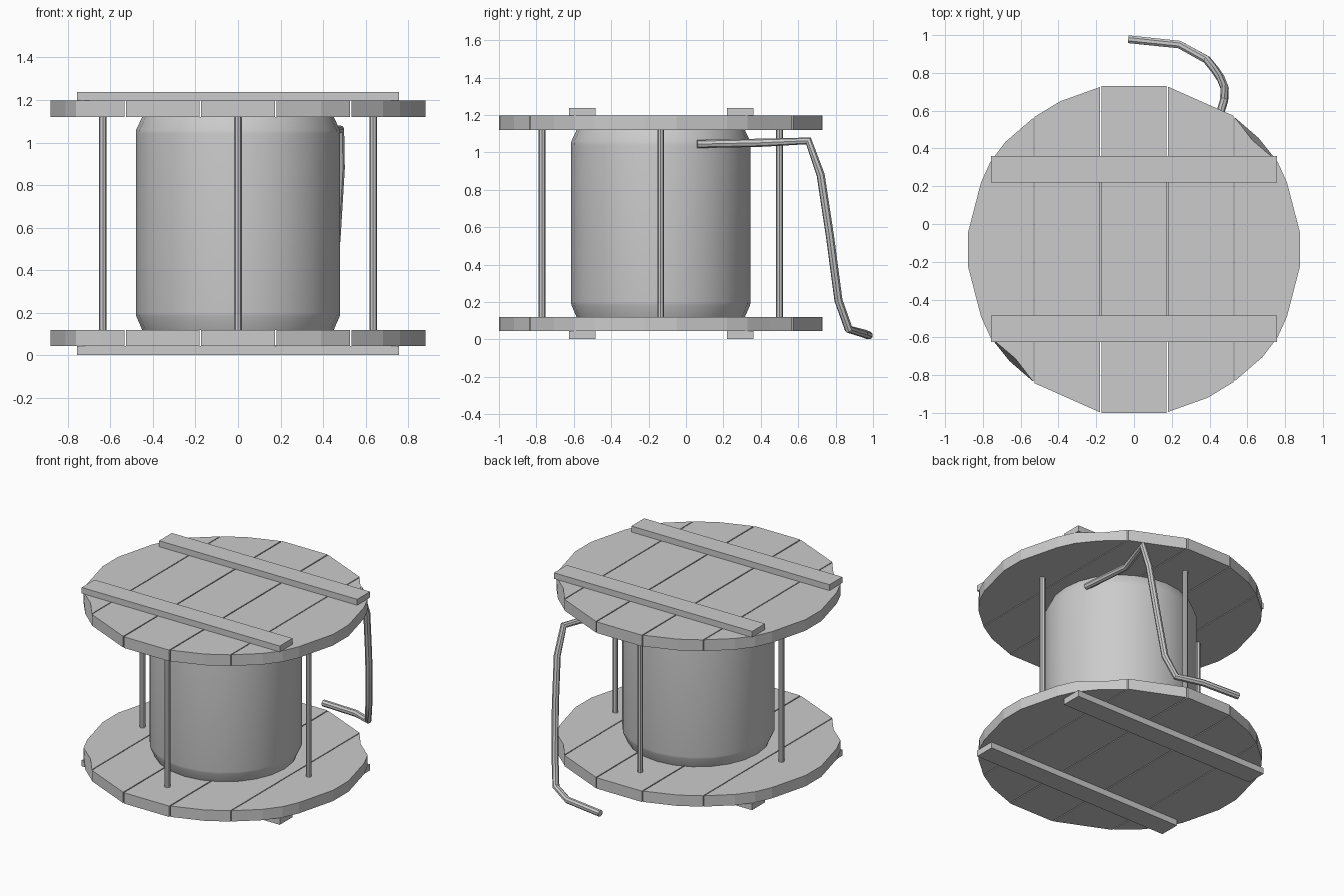
import bpy, bmesh, math

if "Cube" in bpy.data.objects:
    bpy.data.objects.remove(bpy.data.objects["Cube"])

CY = -0.135  # y of the spool axis


def finish(name, bm, smooth=False):
    bmesh.ops.recalc_face_normals(bm, faces=bm.faces)
    me = bpy.data.meshes.new(name)
    bm.to_mesh(me)
    bm.free()
    ob = bpy.data.objects.new(name, me)
    bpy.context.collection.objects.link(ob)
    if smooth:
        smooth_object(ob)
    return ob


def smooth_object(ob):
    bpy.ops.object.select_all(action='DESELECT')
    ob.select_set(True)
    bpy.context.view_layer.objects.active = ob
    bpy.ops.object.shade_smooth_by_angle(angle=math.radians(40))


def loft(name, rings, smooth=False):
    # joins equal-length rings of 3D points and caps both ends
    bm = bmesh.new()
    vs = [[bm.verts.new(p) for p in r] for r in rings]
    n = len(vs[0])
    for a, b in zip(vs, vs[1:]):
        for i in range(n):
            j = (i + 1) % n
            bm.faces.new((a[i], a[j], b[j], b[i]))
    bm.faces.new(vs[0][::-1])
    bm.faces.new(vs[-1])
    return finish(name, bm, smooth)


def lathe(name, x, y, profile, sides):
    rings = [[(x + r * math.cos(2 * math.pi * i / sides),
               y + r * math.sin(2 * math.pi * i / sides), z)
              for i in range(sides)] for r, z in profile]
    return loft(name, rings, True)


def half_turn(pts):
    return [(-x, 2 * CY - y) for x, y in pts]


# plank outlines of the flanges
center = [(0.173, 0.73), (-0.173, 0.73), (-0.173, -1.0), (0.173, -1.0)]
middle = [(0.18, 0.727), (0.527, 0.573), (0.527, -0.837), (0.39, -0.92), (0.18, -0.995)]
outer = [(0.533, 0.565), (0.66, 0.455), (0.76, 0.33), (0.81, 0.22), (0.88, -0.05),
         (0.88, -0.22), (0.81, -0.49), (0.76, -0.6), (0.68, -0.705), (0.533, -0.832)]
outer_top = list(outer)
outer_top[1] = (0.63, 0.44)  # rough-cut corner

planks = [("center", center, center), ("right_middle", middle, middle),
          ("left_middle", half_turn(middle), half_turn(middle)),
          ("right_outer", outer, outer_top),
          ("left_outer", half_turn(outer), half_turn(outer_top))]

for level, z0, z1 in (("bottom", 0.045, 0.12), ("top", 1.12, 1.197)):
    for name, low, high in planks:
        loft(f"{level}_{name}_plank", [[(x, y, z0) for x, y in low],
                                       [(x, y, z1) for x, y in high]])

# cross battens outside each flange
for level, z0, z1 in (("bottom", 0.003, 0.045), ("top", 1.197, 1.238)):
    for side, y in (("front", -0.555), ("back", 0.29)):
        ring = [(-0.757, y - 0.07), (0.757, y - 0.07), (0.757, y + 0.07), (-0.757, y + 0.07)]
        loft(f"{level}_{side}_batten", [[(px, py, z) for px, py in ring] for z in (z0, z1)])

# wound cable drum
lathe("cable_drum", 0, CY, [(0.45, 0.12), (0.478, 0.185), (0.48, 0.2),
                            (0.48, 1.04), (0.478, 1.06), (0.45, 1.12)], 24)

# tie rods
for i in range(4):
    a = i * math.pi / 2
    lathe(f"tie_rod_{i + 1}", 0.635 * math.cos(a), CY + 0.635 * math.sin(a),
          [(0.018, 0.12), (0.018, 1.12)], 8)

# loose cable end hanging to the floor
path = [(0.44, 0.06, 1.045), (0.40, 0.40, 1.052), (0.477, 0.655, 1.062), (0.48, 0.72, 0.88),
        (0.46, 0.77, 0.55), (0.43, 0.815, 0.21), (0.385, 0.87, 0.055),
        (0.24, 0.95, 0.032), (-0.03, 0.978, 0.022)]
cu = bpy.data.curves.new("loose_cable", 'CURVE')
cu.dimensions = '3D'
cu.bevel_depth = 0.022
cu.bevel_resolution = 2
cu.use_fill_caps = True
sp = cu.splines.new('POLY')
sp.points.add(len(path) - 1)
for p, co in zip(sp.points, path):
    p.co = (*co, 1)
cable = bpy.data.objects.new("loose_cable", cu)
bpy.context.collection.objects.link(cable)
bpy.ops.object.select_all(action='DESELECT')
cable.select_set(True)
bpy.context.view_layer.objects.active = cable
bpy.ops.object.convert(target='MESH')
smooth_object(bpy.context.view_layer.objects.active)
